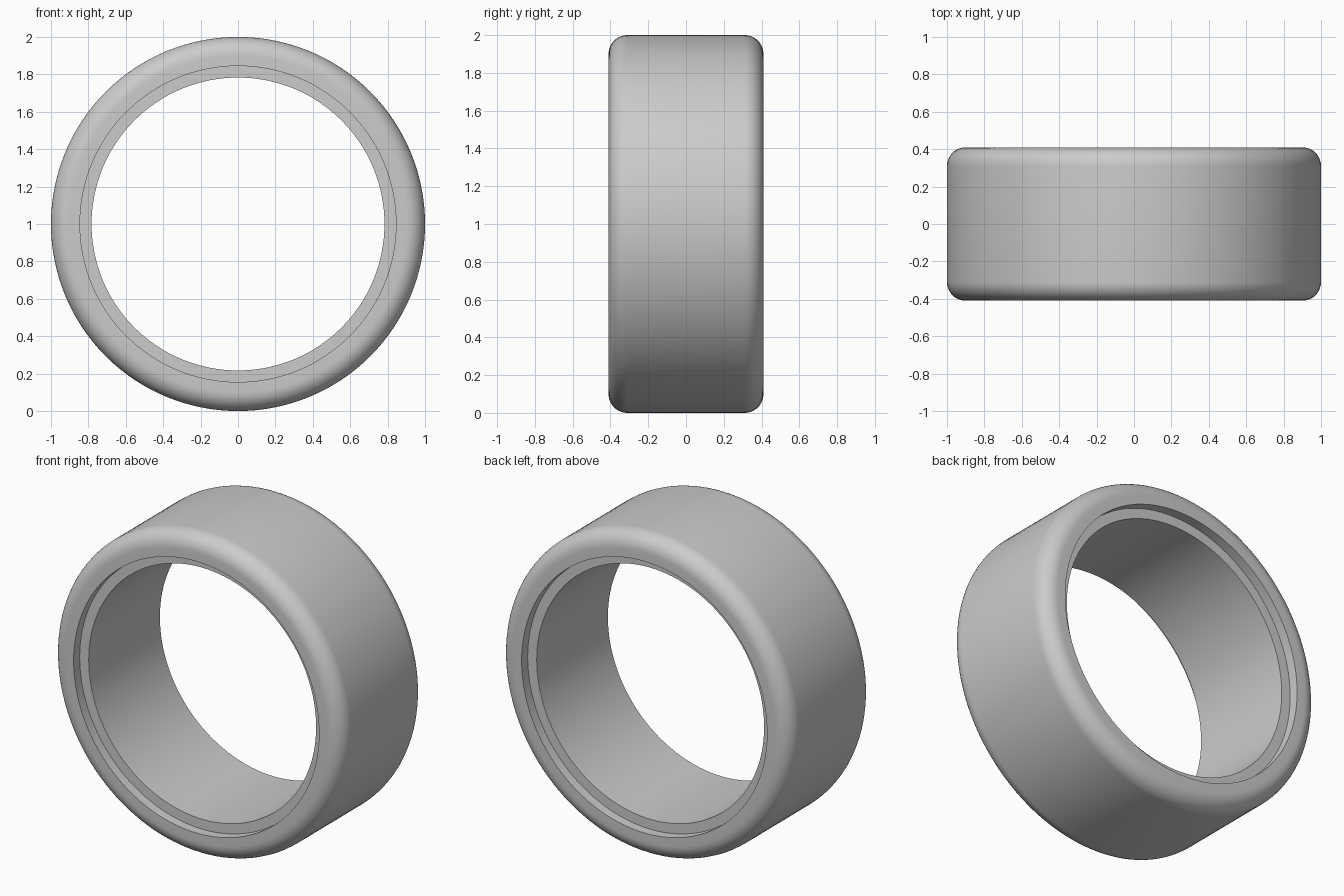
import bpy, bmesh
from math import pi, sin, cos, radians
from mathutils import Vector

cube = bpy.data.objects.get("Cube")
if cube:
    bpy.data.objects.remove(cube, do_unlink=True)

OUTER, LIP, BORE = 1.0, 0.845, 0.783   # radii
HALF, ROUND, STEP = 0.41, 0.1, 0.06    # half width, shoulder radius, recess depth
SEGMENTS, ARC = 128, 10

# Plain grey rubber
grey = bpy.data.materials.new("grey_rubber")
grey.use_nodes = True
grey.diffuse_color = (0.6, 0.6, 0.6, 1)
grey.node_tree.nodes["Principled BSDF"].inputs["Base Color"].default_value = (0.6, 0.6, 0.6, 1)

# Half cross-section (radius, y): bore, recessed ledge, lip, rounded shoulder
half = [(BORE, HALF - STEP), (LIP, HALF - STEP), (LIP, HALF)]
for i in range(ARC + 1):
    a = pi / 2 * (1 - i / ARC)
    half.append((OUTER - ROUND + ROUND * cos(a), HALF - ROUND + ROUND * sin(a)))
profile = half + [(r, -y) for r, y in reversed(half)]

# Revolve the closed cross-section about the wheel axis
bm = bmesh.new()
verts = [bm.verts.new((r, y, 0)) for r, y in profile]
edges = [bm.edges.new((v, verts[i - 1])) for i, v in enumerate(verts)]
bmesh.ops.spin(bm, geom=verts + edges, cent=(0, 0, 0), axis=(0, 1, 0),
               angle=2 * pi, steps=SEGMENTS, use_merge=True)
bmesh.ops.remove_doubles(bm, verts=bm.verts, dist=0.0001)
bmesh.ops.translate(bm, verts=bm.verts, vec=Vector((0, 0, OUTER)))
bmesh.ops.recalc_face_normals(bm, faces=bm.faces)

mesh = bpy.data.meshes.new("tyre")
bm.to_mesh(mesh)
bm.free()
mesh.materials.append(grey)
tyre = bpy.data.objects.new("tyre", mesh)
bpy.context.collection.objects.link(tyre)

# Smooth the curves, keep the lip and ledge edges sharp
bpy.ops.object.select_all(action="DESELECT")
tyre.select_set(True)
bpy.context.view_layer.objects.active = tyre
bpy.ops.object.shade_smooth_by_angle(angle=radians(35))
